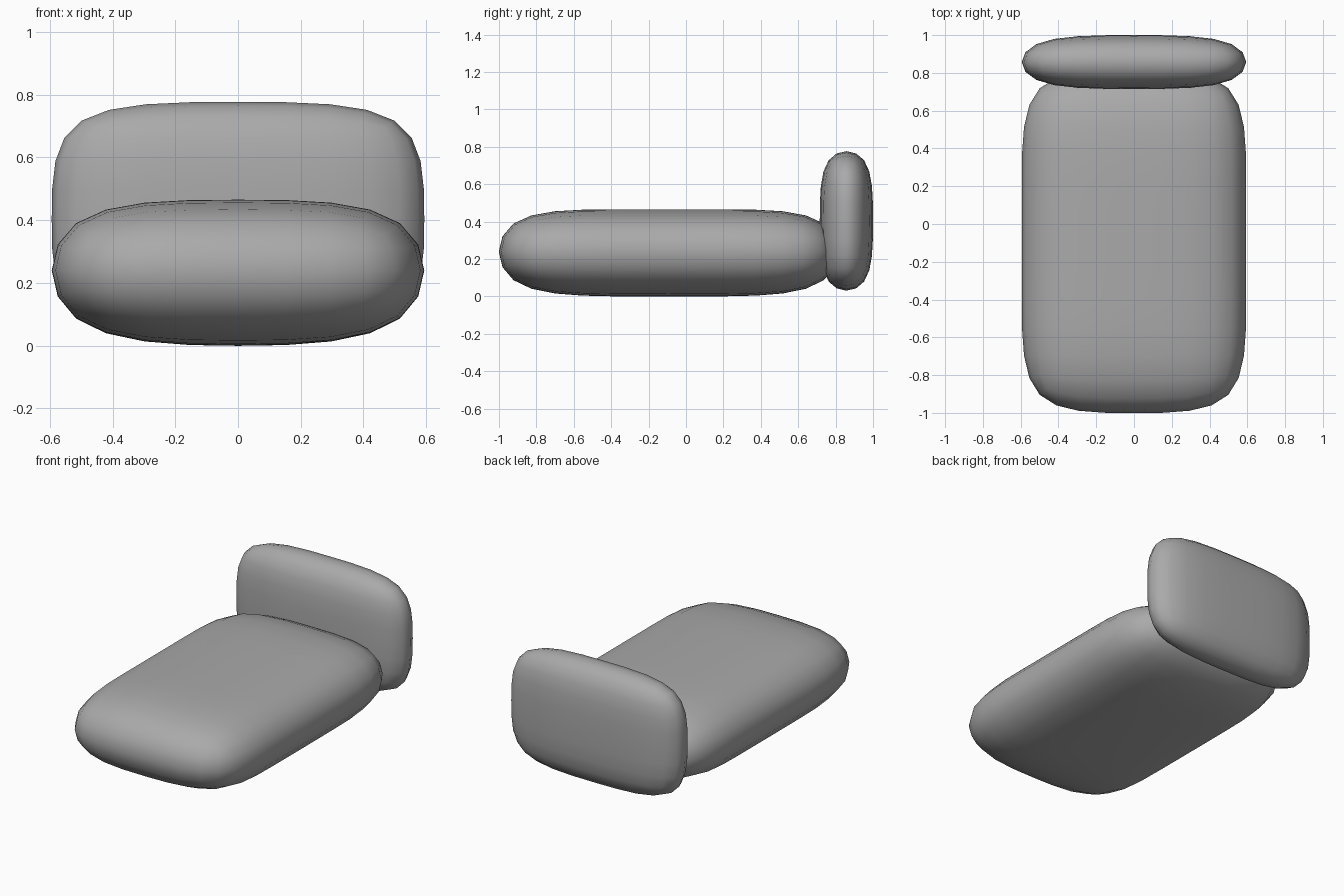
import bpy
import bmesh
from mathutils import Vector

cube = bpy.data.objects.get("Cube")
if cube:
    bpy.data.objects.remove(cube, do_unlink=True)

# One plain grey for everything
GREY = (0.4, 0.4, 0.4, 1)
grey = bpy.data.materials.new("soft_grey")
grey.use_nodes = True
grey.diffuse_color = GREY
grey.node_tree.nodes["Principled BSDF"].inputs["Base Color"].default_value = GREY


def cushion(name, low, high, cuts, sag=0):
    """Box cage sliced by (axis, position) cuts and rounded by subdivision."""
    low, high = Vector(low), Vector(high)
    bm = bmesh.new()
    bmesh.ops.create_cube(bm, size=1)
    for v in bm.verts:
        v.co = (low + high) / 2 + v.co * (high - low)
    for axis, position in cuts:
        point, normal = Vector(), Vector()
        point[axis], normal[axis] = position, 1
        bmesh.ops.bisect_plane(bm, geom=bm.verts[:] + bm.edges[:] + bm.faces[:],
                               plane_co=point, plane_no=normal)
    # Lower the inner vertices of the underside
    for v in bm.verts:
        inside = abs(v.co.x) < 0.01 and low.y + 0.1 < v.co.y < high.y - 0.1
        if inside and v.co.z < low.z + 0.01:
            v.co.z -= sag
    mesh = bpy.data.meshes.new(name)
    bm.to_mesh(mesh)
    bm.free()
    mesh.materials.append(grey)
    mesh.shade_smooth()
    obj = bpy.data.objects.new(name, mesh)
    bpy.context.collection.objects.link(obj)
    subsurf = obj.modifiers.new("rounding", "SUBSURF")
    subsurf.levels = subsurf.render_levels = 2
    return obj


# Long flat cushion with a slightly sagging underside
cushion("mattress", (-0.62, -1.027, 0.015), (0.62, 0.84, 0.465),
        [(0, 0), (1, -0.4), (1, 0.22)], sag=0.025)

# Upright padded board at the back
cushion("headboard", (-0.62, 0.715, 0.015), (0.62, 1.0, 0.793),
        [(0, 0), (2, 0.404)])
